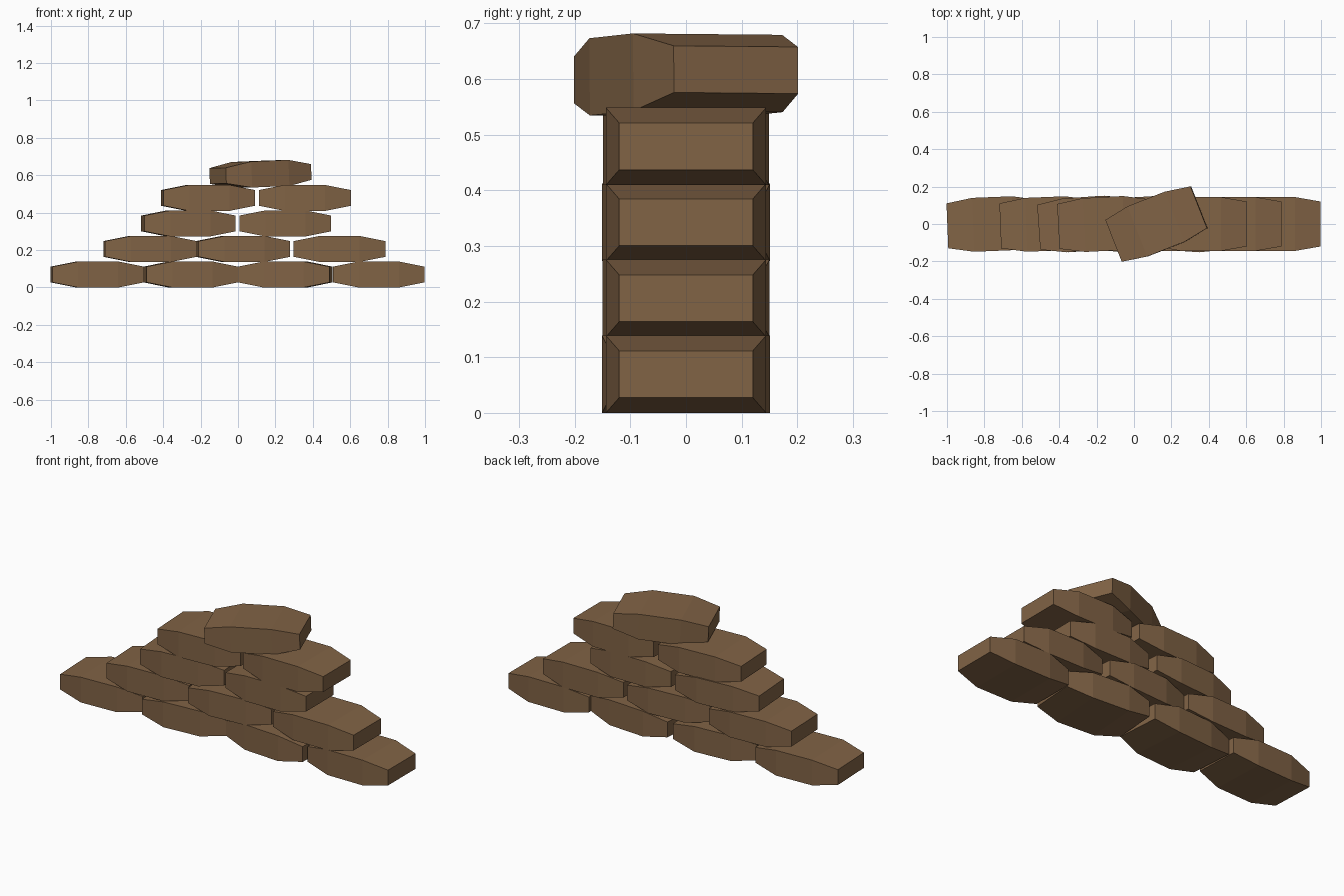
import bpy, bmesh
from math import radians

if "Cube" in bpy.data.objects:
    bpy.data.objects.remove(bpy.data.objects["Cube"])

cloth = bpy.data.materials.new("brown_burlap")
cloth.diffuse_color = (0.22, 0.125, 0.06, 1)
cloth.use_nodes = True
cloth.node_tree.nodes["Principled BSDF"].inputs["Base Color"].default_value = cloth.diffuse_color

# One bag: rectangular sections, full in the middle and pinched at both ends
def bag_mesh(length):
    h = length / 2
    sections = [(-h, 0.12, 0.042), (-0.107, 0.144, 0.0695),
                (0.107, 0.144, 0.0695), (h, 0.12, 0.042)]
    bm = bmesh.new()
    rings = [[bm.verts.new((x, sy * w, sz * t))
              for sy, sz in ((-1, -1), (1, -1), (1, 1), (-1, 1))]
             for x, w, t in sections]
    for a, b in zip(rings, rings[1:]):
        for i in range(4):
            j = (i + 1) % 4
            bm.faces.new((a[i], a[j], b[j], b[i]))
    bm.faces.new(rings[0])
    bm.faces.new(rings[-1])
    bmesh.ops.recalc_face_normals(bm, faces=bm.faces)
    me = bpy.data.meshes.new("sandbag")
    bm.to_mesh(me)
    bm.free()
    me.materials.append(cloth)
    return me

def add_bag(name, x, z, length=0.49, rot=(0, 0, 0)):
    ob = bpy.data.objects.new(name, bag_mesh(length))
    ob.location = (x, 0, z)
    ob.rotation_euler = [radians(a) for a in rot]
    bpy.context.collection.objects.link(ob)

# Stacked rows: (centre x, small turn in degrees) for every bag
rows = [
    [(-0.753, 2.3), (-0.253, 4), (0.253, -4), (0.753, 0)],
    [(-0.47, 2.3), (0.027, 3.5), (0.543, 0)],
    [(-0.265, 4), (0.253, 0)],
    [(-0.16, 3), (0.358, 0)],
]
for r, row in enumerate(rows):
    for c, (x, turn) in enumerate(row):
        add_bag(f"sandbag_row{r + 1}_{c + 1}", x, 0.0695 + 0.1365 * r, rot=(0, 0, turn))

# Loose bag lying across the top, turned and slightly tilted
add_bag("sandbag_top", 0.12, 0.607, rot=(-0.5, -2.3, 21.5))
